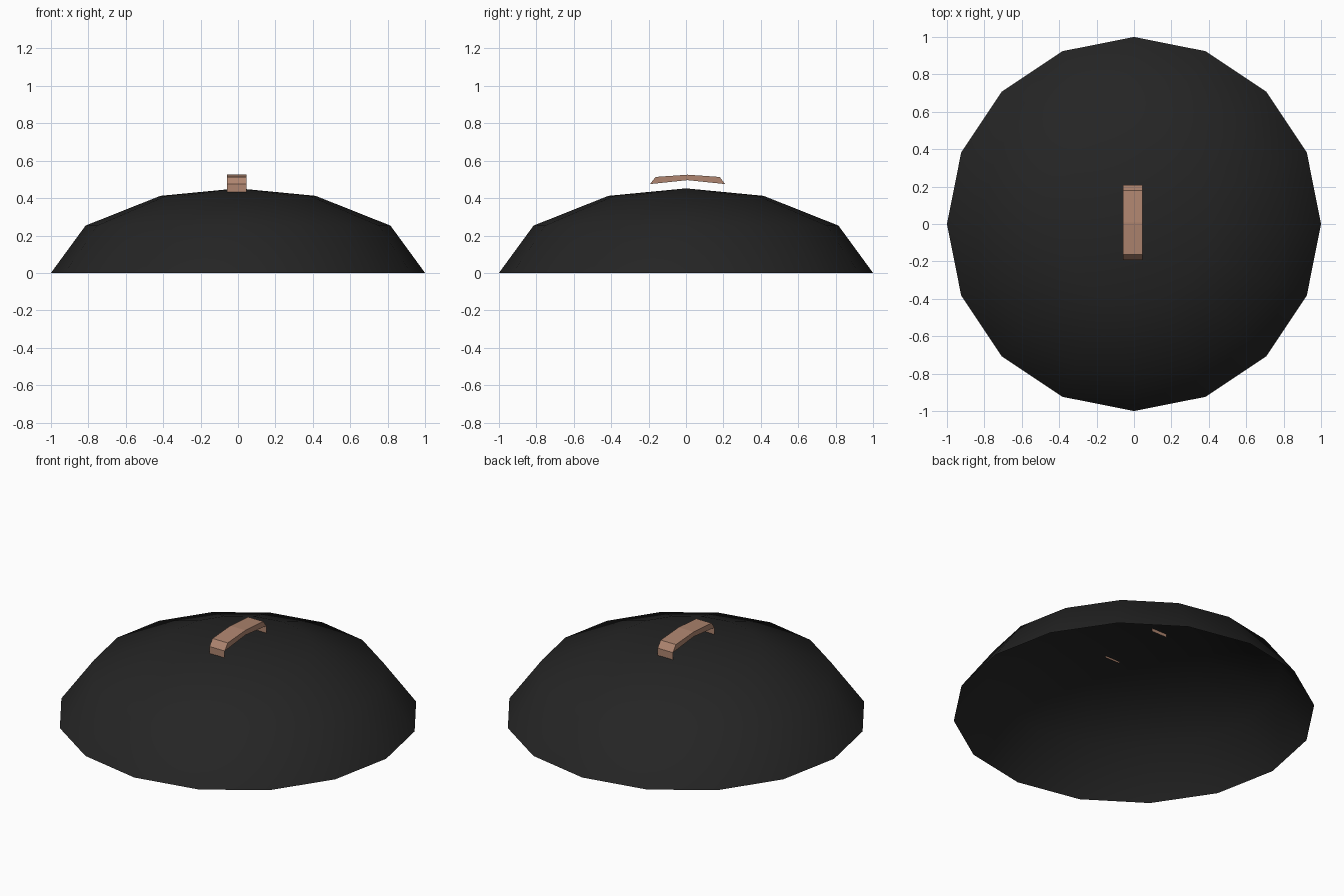
import bpy, bmesh, math

if "Cube" in bpy.data.objects:
    bpy.data.objects.remove(bpy.data.objects["Cube"])


def material(name, rgb):
    m = bpy.data.materials.new(name)
    m.diffuse_color = (*rgb, 1)
    m.use_nodes = True
    m.node_tree.nodes["Principled BSDF"].inputs["Base Color"].default_value = m.diffuse_color
    return m


def finish(name, bm, mat, smooth):
    bmesh.ops.recalc_face_normals(bm, faces=bm.faces[:])
    for f in bm.faces:
        f.smooth = smooth
    me = bpy.data.meshes.new(name)
    bm.to_mesh(me)
    bm.free()
    me.materials.append(mat)
    ob = bpy.data.objects.new(name, me)
    bpy.context.collection.objects.link(ob)
    return ob


black = material("matte black", (0.018, 0.018, 0.018))
tan = material("tan wood", (0.43, 0.235, 0.16))

# Open 16-sided dome shell, built ring by ring up to an apex
SIDES = 16
bm = bmesh.new()
rings = []
for r, z in [(1.0, 0.0), (0.815, 0.253), (0.415, 0.412)]:
    rings.append([bm.verts.new((r * math.cos(2 * math.pi * i / SIDES),
                                r * math.sin(2 * math.pi * i / SIDES), z))
                  for i in range(SIDES)])
apex = bm.verts.new((0, 0, 0.452))
for i in range(SIDES):
    j = (i + 1) % SIDES
    for lo, hi in zip(rings, rings[1:]):
        bm.faces.new((lo[i], lo[j], hi[j], hi[i]))
    bm.faces.new((rings[-1][i], rings[-1][j], apex))
finish("dome_lid", bm, black, True)

# Arched handle bar: side profile (y, z) extruded across x
X0, X1 = -0.058, 0.045
profile = [(-0.192, 0.475), (-0.163, 0.513), (0.008, 0.525), (0.180, 0.513),
           (0.209, 0.475), (0.008, 0.496)]
bm = bmesh.new()
left = [bm.verts.new((X0, y, z)) for y, z in profile]
right = [bm.verts.new((X1, y, z)) for y, z in profile]
n = len(profile)
for i in range(n):
    j = (i + 1) % n
    bm.faces.new((left[i], left[j], right[j], right[i]))
for s in (left, right):
    bm.faces.new((s[0], s[1], s[2], s[5]))
    bm.faces.new((s[2], s[3], s[4], s[5]))
finish("handle_bar", bm, tan, False)

# Thin tabs joining the bar ends to the dome
for name, y, bottom in [("front_handle_tab", -0.192, 0.422),
                        ("back_handle_tab", 0.209, 0.412)]:
    bm = bmesh.new()
    bm.faces.new([bm.verts.new(p) for p in ((X0, y, bottom), (X1, y, bottom),
                                            (X1, y, 0.475), (X0, y, 0.475))])
    finish(name, bm, tan, False)
